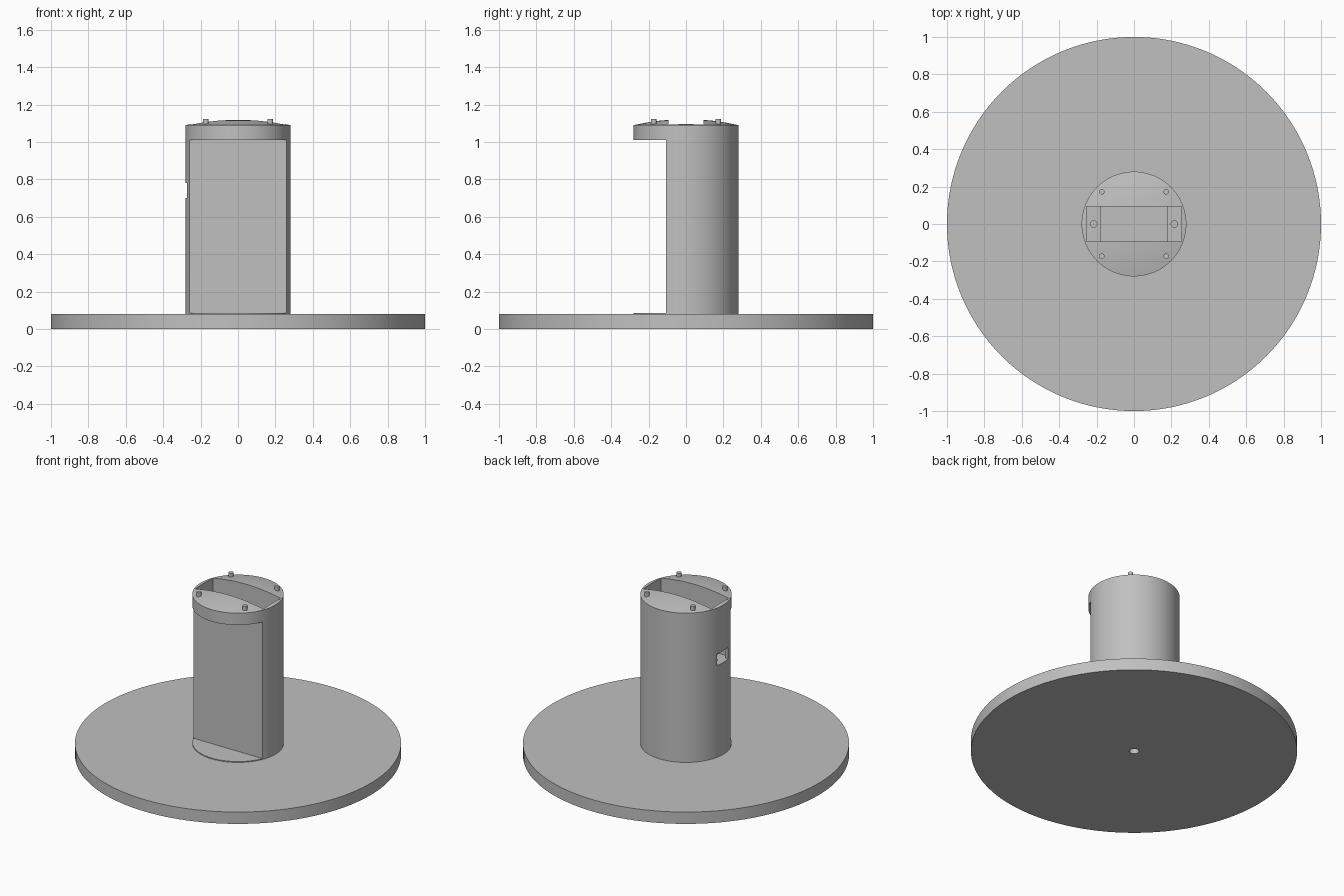
import bpy
import math

cube = bpy.data.objects.get("Cube")
if cube:
    bpy.data.objects.remove(cube, do_unlink=True)

grey = bpy.data.materials.new("light grey")
grey.use_nodes = True
colour = (0.53, 0.53, 0.53, 1)
grey.diffuse_color = colour
grey.node_tree.nodes["Principled BSDF"].inputs["Base Color"].default_value = colour

R = 0.28          # column radius
RIM, TOP = 1.09, 1.122
BASE = 0.08       # base thickness


def finish(ob, name):
    ob.name = name
    ob.data.materials.clear()
    ob.data.materials.append(grey)
    return ob


def cylinder(name, r, z0, z1, x=0, y=0, sides=32):
    bpy.ops.mesh.primitive_cylinder_add(vertices=sides, radius=r, depth=z1 - z0,
                                        location=(x, y, (z0 + z1) / 2))
    return finish(bpy.context.object, name)


def box(name, xs, ys, zs):
    spans = (xs, ys, zs)
    bpy.ops.mesh.primitive_cube_add(size=1, location=[sum(s) / 2 for s in spans])
    ob = bpy.context.object
    ob.scale = [s[1] - s[0] for s in spans]
    return finish(ob, name)


def lathe(name, profile, sides=96):
    """Closed solid from (radius, z) rings, ending in a pole."""
    verts, faces = [], []
    for r, z in profile:
        for i in range(sides):
            a = 2 * math.pi * i / sides
            verts.append((r * math.cos(a), r * math.sin(a), z))
    for k in range(len(profile) - 1):
        for i in range(sides):
            j = (i + 1) % sides
            faces.append((k * sides + i, k * sides + j,
                          (k + 1) * sides + j, (k + 1) * sides + i))
    faces.append(tuple(reversed(range(sides))))
    last = (len(profile) - 1) * sides
    faces.append(tuple(range(last, last + sides)))
    me = bpy.data.meshes.new(name)
    me.from_pydata(verts, [], faces)
    ob = bpy.data.objects.new(name, me)
    bpy.context.collection.objects.link(ob)
    return finish(ob, name)


def cut(target, cutter):
    cutter.hide_render = True
    mod = target.modifiers.new("cut", "BOOLEAN")
    mod.operation = "DIFFERENCE"
    mod.solver = "EXACT"
    mod.object = cutter
    bpy.context.view_layer.objects.active = target
    bpy.ops.object.modifier_apply(modifier=mod.name)
    bpy.data.objects.remove(cutter, do_unlink=True)


def smooth(ob):
    bpy.ops.object.select_all(action="DESELECT")
    ob.select_set(True)
    bpy.context.view_layer.objects.active = ob
    bpy.ops.object.shade_smooth_by_angle(angle=math.radians(25))


# Round base with a small blind hole underneath
base = cylinder("base", 1, 0, BASE, sides=128)
cut(base, cylinder("base_hole", 0.03, -0.05, 0.05))
smooth(base)

# Column with a shallow domed top
dome = [(R * f, RIM + (TOP - RIM) * (1 - f * f)) for f in (1, 0.85, 0.7, 0.5, 0.3, 0.1, 0.02)]
column = lathe("column", [(R, BASE - 0.002)] + dome)

# Flat front between the foot lip and the cap
cut(column, box("front_cutter", (-0.5, 0.5), (-0.5, -0.108), (BASE + 0.006, 1.01)))

# Top slot, deeper middle pocket, side port and screw holes in the ledges
cut(column, box("slot_cutter", (-0.254, 0.254), (-0.094, 0.094), (0.7, 1.3)))
cut(column, box("pocket_cutter", (-0.18, 0.18), (-0.094, 0.094), (0.3, 0.8)))
cut(column, box("port_cutter", (-0.4, -0.22), (-0.06, 0.06), (0.701, 0.78)))
for side in (-1, 1):
    cut(column, cylinder("screw_cutter", 0.017, 0.58, 0.75, x=side * 0.215))
smooth(column)

# Four locating pegs on the dome
for sx, side in ((-1, "right"), (1, "left")):
    for sy, end in ((-1, "front"), (1, "back")):
        smooth(cylinder(f"peg_{end}_{side}", 0.015, 1.08, 1.124, sx * 0.172, sy * 0.172, 24))
